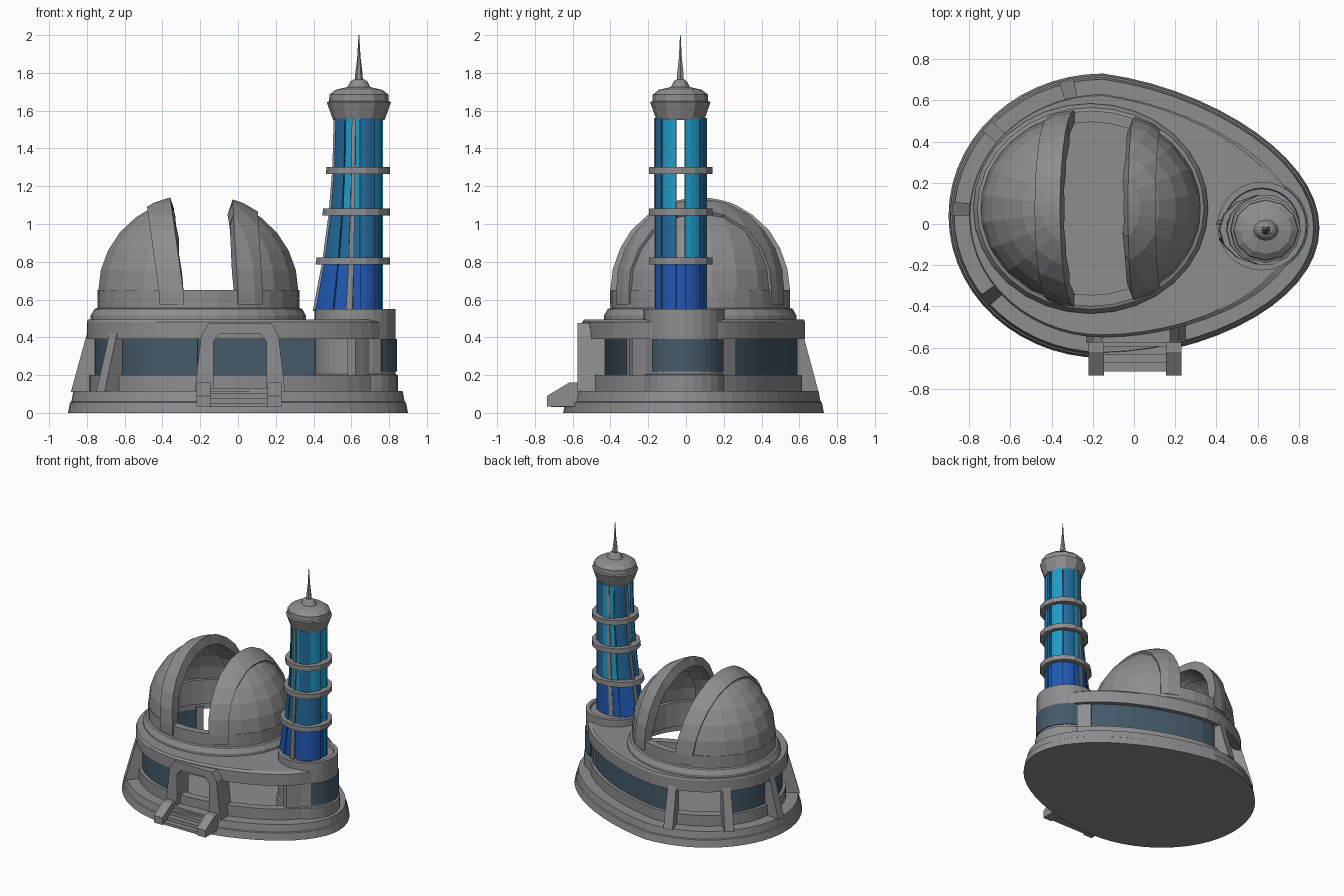
import bpy, bmesh, math
from mathutils import Vector

cube = bpy.data.objects.get("Cube")
if cube:
    bpy.data.objects.remove(cube, do_unlink=True)


def material(name, r, g, b):
    m = bpy.data.materials.new(name)
    m.use_nodes = True
    m.diffuse_color = (r, g, b, 1)
    m.node_tree.nodes["Principled BSDF"].inputs["Base Color"].default_value = (r, g, b, 1)
    return m


STONE = material("grey stone", 0.27, 0.27, 0.28)
WINDOW = material("slate window", 0.06, 0.1, 0.14)
DEEP = material("deep blue glass", 0.015, 0.1, 0.46)
MID = material("mid blue glass", 0.018, 0.15, 0.34)
CYAN = material("cyan glass", 0.015, 0.33, 0.58)


def finish(name, bm, *mats):
    bmesh.ops.recalc_face_normals(bm, faces=bm.faces)
    mesh = bpy.data.meshes.new(name)
    bm.to_mesh(mesh)
    bm.free()
    for m in mats:
        mesh.materials.append(m)
    ob = bpy.data.objects.new(name, mesh)
    bpy.context.collection.objects.link(ob)
    return ob


# Plan outlines: angle in degrees, inset and height give a point
def egg(t, d, z):
    c, s = math.cos(math.radians(t)), math.sin(math.radians(t))
    right = max(c, 0)
    a = (1.05 if c > 0 else 0.75) - d
    return Vector((-0.15 + a * c, 0.04 - 0.06 * right + (0.69 - d) * s * (1 - 0.12 * right), z))


def ellipse(cx, cy, a, b):
    def point(t, d, z):
        r = math.radians(t)
        return Vector((cx + (a - d) * math.cos(r), cy + (b - d) * math.sin(r), z))
    return point


dome_ring = ellipse(-0.21, 0.075, 0.57, 0.51)
drum = ellipse(0.62, -0.01, 0.215, 0.215)
cap = ellipse(0.64, -0.03, 0.17, 0.16)


def shaft(t, d, z):
    # the shaft spreads towards the dome as it comes down
    c, s = math.cos(math.radians(t)), math.sin(math.radians(t))
    spread = 1 + 0.85 * max(0, 1.55 - z) ** 2 if c < 0 else 1
    return Vector((0.64 + (0.13 * spread - d) * c, -0.028 + (0.137 - d) * s, z))


def roof_line(t, k, z):
    return egg(t, 0.1, z).lerp(dome_ring(t, 0.04, z), k)


def sweep(name, outline, section, mats, t0=0, t1=360, n=40, solid=False):
    """Carry an (inset, height) section round an outline; solid fills it to the middle."""
    bm = bmesh.new()
    full = t1 - t0 == 360
    cols = [[bm.verts.new(outline(t0 + (t1 - t0) * i / n, d, z)) for d, z in section]
            for i in range(n if full else n + 1)]
    m = len(section)
    for i in range(n):
        a, b = cols[i], cols[(i + 1) % len(cols)]
        for j in range(m - 1 if solid else m):
            k = (j + 1) % m
            bm.faces.new((a[j], b[j], b[k], a[k]))
    if solid:
        bm.faces.new([c[0] for c in cols])
        bm.faces.new([c[-1] for c in cols])
    elif not full:
        bm.faces.new(cols[0])
        bm.faces.new(cols[-1])
    return finish(name, bm, *mats)


def band(d0, d1, z0, z1):
    return [(d0, z0), (d0, z1), (d1, z1), (d1, z0)]


def prism(name, points, axis, lo, hi, mat):
    """Extrude a 2D polygon along x or y."""
    bm = bmesh.new()
    place = (lambda p, v: (v, p[0], p[1])) if axis == "x" else (lambda p, v: (p[0], v, p[1]))
    ends = [[bm.verts.new(place(p, v)) for p in points] for v in (lo, hi)]
    for e in ends:
        bm.faces.new(e)
    for i in range(len(points)):
        j = (i + 1) % len(points)
        bm.faces.new((ends[0][i], ends[0][j], ends[1][j], ends[1][i]))
    return finish(name, bm, mat)


# Stepped base and ground floor
sweep("base", egg, [(0, 0), (0.01, 0.055), (0.018, 0.06), (0.028, 0.115)], [STONE], n=56, solid=True)
sweep("sill", egg, band(0.115, 0.18, 0.11, 0.2), [STONE], n=56)
sweep("tower_side_wall", egg, band(0.13, 0.18, 0.2, 0.41), [STONE], -33, 33, 12)
for name, t0, t1 in (("back_window", 33, 104), ("left_back_window", 140, 177),
                     ("side_window", 177, 218), ("front_window", 218, 264)):
    sweep(name, egg, band(0.14, 0.15, 0.19, 0.41), [WINDOW], t0, t1, 10)
for t in (104, 140, 177, 218):
    sweep("buttress", egg, [(0.015, 0.11), (0.1, 0.42), (0.17, 0.42), (0.17, 0.11)],
          [STONE], t - 2.8, t + 2.8, 1)
sweep("roof", roof_line, [(0, 0.39), (0, 0.48), (0.08, 0.495), (1, 0.495), (1, 0.4)], [STONE], n=56)

# Porch arch, mirrored about its own middle
MIDDLE = 0.01


def arch(half):
    return [(MIDDLE - x, z) for x, z in half] + [(MIDDLE + x, z) for x, z in reversed(half)]


outer = arch([(0.24, 0.11), (0.205, 0.41), (0.165, 0.475)])
inner = arch([(0.14, 0.11), (0.14, 0.38), (0.105, 0.42)])
for i in range(len(outer) - 1):
    prism("porch_frame", [outer[i], outer[i + 1], inner[i + 1], inner[i]], "y", -0.575, -0.43, STONE)

# Front steps between sloping cheeks
for i in range(4):
    y, z = -0.715 + 0.04 * i, 0.05 + 0.027 * i
    prism("step", [(y, 0.03), (y, z), (-0.52, z), (-0.52, 0.03)], "x", -0.15, 0.16, STONE)
for x in (-0.22, 0.155):
    prism("step_cheek", [(-0.735, 0.035), (-0.735, 0.09), (-0.62, 0.16), (-0.55, 0.16), (-0.55, 0.035)],
          "x", x, x + 0.075, STONE)

# Dome drum and split dome
sweep("dome_drum", dome_ring, [(0, 0.46), (0, 0.515), (0.02, 0.55), (0.035, 0.555), (0.035, 0.65),
                               (0.09, 0.65), (0.09, 0.46)], [STONE], n=32)


def dome_piece(name, cuts, size, thick):
    """Half ellipsoid keeping the side of each cut that its normal points away from."""
    bm = bmesh.new()
    bmesh.ops.create_uvsphere(bm, u_segments=22, v_segments=14, radius=1)
    for v in bm.verts:
        v.co = Vector((v.co.x * 0.535, v.co.y * 0.47, v.co.z * 0.5)) * size + Vector((-0.21, 0.075, 0.645))
    for co, no in cuts + [((0, 0, 0.645), (0, 0, -1))]:
        bmesh.ops.bisect_plane(bm, geom=bm.verts[:] + bm.edges[:] + bm.faces[:],
                               plane_co=co, plane_no=no, clear_outer=True)
    ob = finish(name, bm, STONE)
    mod = ob.modifiers.new("shell", "SOLIDIFY")
    mod.thickness = thick
    mod.offset = -1


for side, x, tilt, sign in (("right", -0.29, 0.14, 1), ("left", 0.0, 0.06, -1)):
    edge = ((x, 0, 0.65), (sign, 0, sign * tilt))
    back = ((x - sign * 0.13, 0, 0.65), (-sign, 0, -sign * tilt))
    dome_piece(side + "_dome_half", [edge], 1.0, 0.03)
    dome_piece(side + "_dome_rib", [edge, back], 1.035, 0.07)

# Tower drum
sweep("tower_drum", drum, [(-0.012, 0.11), (-0.012, 0.2), (0, 0.205), (0, 0.55), (0.03, 0.55), (0.035, 0.535)],
      [STONE], n=28, solid=True)
sweep("tower_drum_window", drum, band(-0.006, 0.01, 0.22, 0.39), [WINDOW], -50, 70, 12)

# Glass shaft: tall panels with open slots on two sides
levels = [0.54, 0.8, 1.06, 1.3, 1.56]
for start in (10, 198):
    for i in range(4):
        t = start + 38 * i
        top = MID if (i + (start > 90)) % 2 else CYAN
        section = [(0.006 * (i % 2), z) for z in levels] + [(0.02, z) for z in reversed(levels)]
        panel = sweep("glass_panel", shaft, section, [DEEP, MID, top], t, t + 37, 3)
        for p in panel.data.polygons:
            p.material_index = 0 if p.center.z < 0.8 else 1 if p.center.z < 1.06 and i % 2 else 2
sweep("lower_glass", shaft, [(0.012, 0.54), (0.012, 0.8), (0.025, 0.8), (0.025, 0.54)], [DEEP], n=20)
for t in (105, 165, 258):
    sweep("shaft_strut", shaft, [(-0.006, z) for z in levels] + [(0.015, z) for z in reversed(levels)],
          [STONE], t - 4, t + 4, 1)
for z in (0.785, 1.045, 1.265):
    sweep("shaft_ring", shaft, band(-0.035, 0.015, z, z + 0.038), [STONE], n=14)

# Tower head and spire
sweep("tower_head", cap, [(0.035, 1.55), (0.03, 1.56), (0, 1.645), (0.012, 1.65), (0.014, 1.685), (0.045, 1.71),
                          (0.11, 1.725), (0.125, 1.755), (0.14, 1.765)], [STONE], n=12, solid=True)
spire = ellipse(0.64, -0.03, 0.022, 0.022)
sweep("spire", spire, [(0, 1.75), (0.003, 1.8), (0.013, 1.88), (0.02, 2.0)], [STONE], n=6, solid=True)
